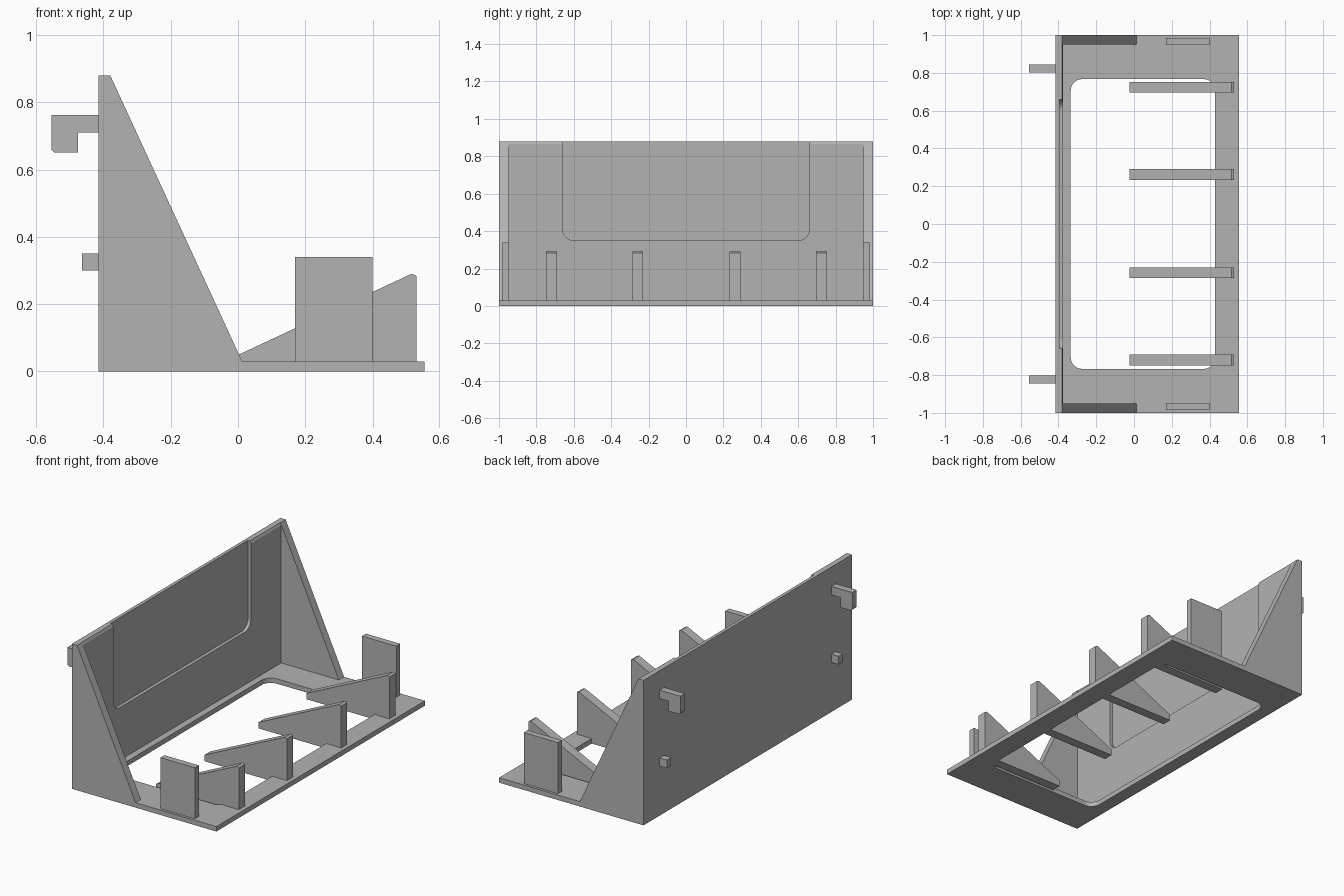
import bpy, bmesh, math
from mathutils import Vector

cube = bpy.data.objects.get("Cube")
if cube:
    bpy.data.objects.remove(cube, do_unlink=True)

# Single plain grey
grey = bpy.data.materials.new("plain_grey")
grey.use_nodes = True
colour = (0.45, 0.45, 0.45, 1)
grey.diffuse_color = colour
grey.node_tree.nodes["Principled BSDF"].inputs["Base Color"].default_value = colour


def prism(name, points, offset):
    """Extrude a closed outline of 3D points along an offset."""
    bm = bmesh.new()
    face = bm.faces.new([bm.verts.new(p) for p in points])
    new = bmesh.ops.extrude_face_region(bm, geom=[face])["geom"]
    bmesh.ops.translate(bm, vec=Vector(offset),
                        verts=[g for g in new if isinstance(g, bmesh.types.BMVert)])
    bmesh.ops.recalc_face_normals(bm, faces=bm.faces)
    mesh = bpy.data.meshes.new(name)
    bm.to_mesh(mesh)
    bm.free()
    mesh.materials.append(grey)
    obj = bpy.data.objects.new(name, mesh)
    bpy.context.collection.objects.link(obj)
    return obj


def side_prism(name, profile, y0, y1):
    return prism(name, [(x, y0, z) for x, z in profile], (0, y1 - y0, 0))


def box_profile(a0, a1, b0, b1):
    return [(a0, b0), (a1, b0), (a1, b1), (a0, b1)]


def rounded(a0, a1, b0, b1, r, steps=8):
    """Rounded rectangle outline."""
    pts = []
    centres = [(a1 - r, b1 - r), (a0 + r, b1 - r), (a0 + r, b0 + r), (a1 - r, b0 + r)]
    for k, (ca, cb) in enumerate(centres):
        for i in range(steps + 1):
            t = (k + i / steps) * math.pi / 2
            pts.append((ca + r * math.cos(t), cb + r * math.sin(t)))
    return pts


def cut(obj, cutter):
    cutter.hide_render = True
    mod = obj.modifiers.new("cut", "BOOLEAN")
    mod.operation = "DIFFERENCE"
    mod.solver = "EXACT"
    mod.object = cutter
    bpy.context.view_layer.objects.active = obj
    bpy.ops.object.modifier_apply(modifier=mod.name)
    bpy.data.objects.remove(cutter, do_unlink=True)


BACK, PLATE = -0.415, 0.03

# Base plate with a large rounded opening
base = side_prism("base_plate", box_profile(BACK, 0.555, 0, PLATE), -1, 1)
opening = rounded(-0.335, 0.43, -0.767, 0.767, 0.06)
cut(base, prism("opening_cutter", [(x, y, -0.1) for x, y in opening], (0, 0, 0.3)))

# Back panel with a shallow recess open at the top
panel = side_prism("back_panel", [(BACK, PLATE), (BACK, 0.88), (-0.382, 0.88),
                                  (-0.375, 0.865), (-0.375, PLATE)], -0.95, 0.95)
recess = rounded(-0.66, 0.66, 0.35, 1.2, 0.06)
cut(panel, prism("recess_cutter", [(-0.395, y, z) for y, z in recess], (0.2, 0, 0)))

# Paired parts on the two ends
gusset = [(BACK, PLATE), (BACK, 0.88), (-0.38, 0.88), (0.003, 0.05), (0.012, PLATE)]
hook = [(BACK, 0.762), (-0.555, 0.762), (-0.555, 0.66), (-0.545, 0.65),
        (-0.475, 0.65), (-0.475, 0.71), (BACK, 0.71)]
for side, s in (("left", 1), ("right", -1)):
    # y is the depth direction, so the two ends are far and near
    end = "far" if s > 0 else "near"
    side_prism(end + "_gusset", gusset, s * 0.95, s)
    side_prism(end + "_guide_tab", box_profile(0.17, 0.40, PLATE, 0.34), s * 0.947, s * 0.985)
    side_prism(end + "_hook", hook, s * 0.803, s * 0.845)
    side_prism(end + "_peg", box_profile(-0.463, BACK, 0.30, 0.35), s * 0.803, s * 0.845)

# Sloping support ribs reaching over the opening
rib = [(-0.025, 0), (0.43, 0), (0.43, PLATE), (0.53, PLATE), (0.53, 0.284),
       (0.516, 0.29), (-0.025, 0.037)]
for i, y in enumerate((-0.72, -0.258, 0.262, 0.724)):
    side_prism(f"support_rib_{i + 1}", rib, y - 0.029, y + 0.029)
